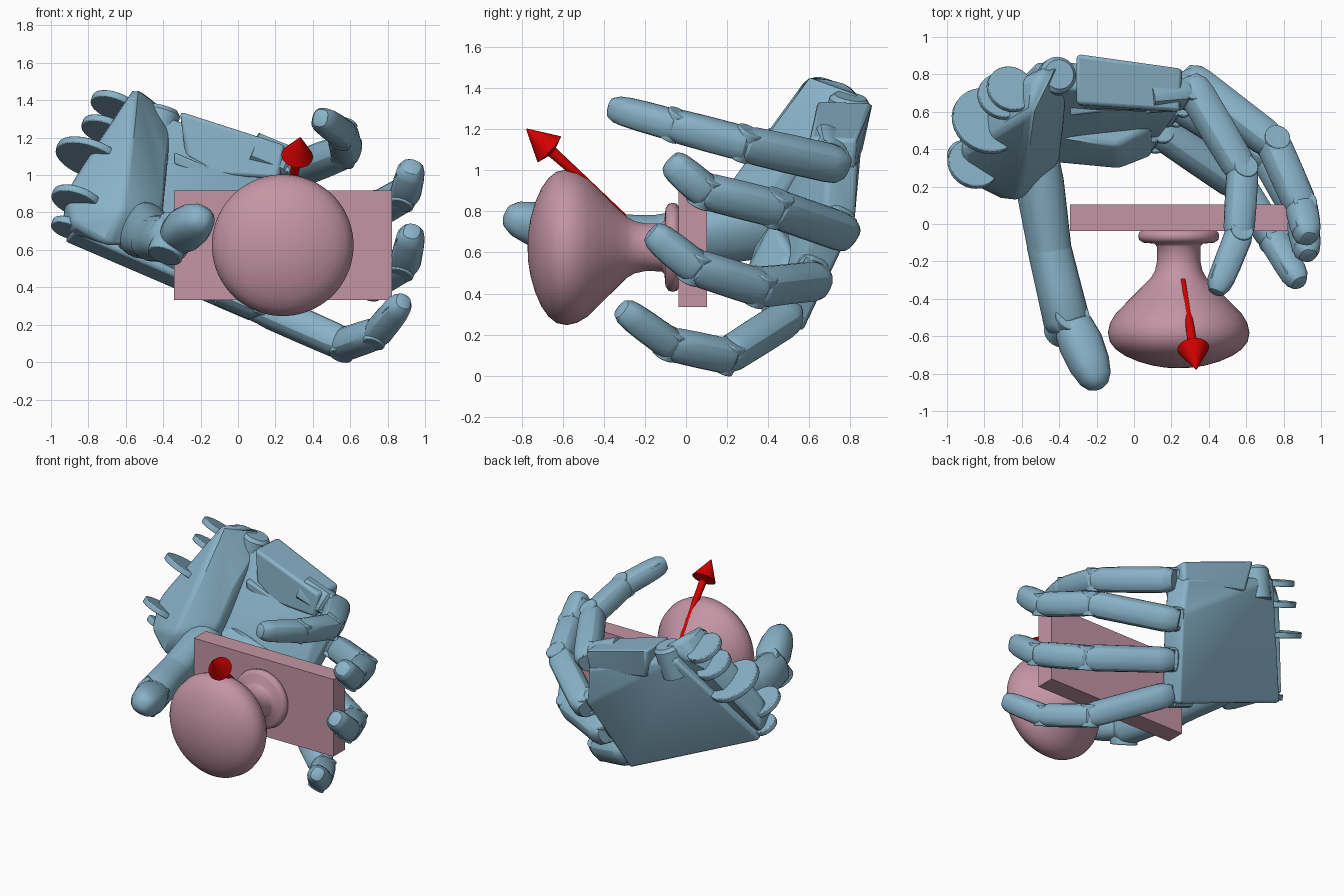
import bpy, bmesh, math
from mathutils import Vector as V, Matrix

if "Cube" in bpy.data.objects:
    bpy.data.objects.remove(bpy.data.objects["Cube"])


def material(name, col):
    m = bpy.data.materials.new(name)
    m.diffuse_color = (*col, 1)
    m.use_nodes = True
    m.node_tree.nodes["Principled BSDF"].inputs["Base Color"].default_value = m.diffuse_color
    return m


BLUE = material("blue", (0.25, 0.45, 0.58))
PINK = material("pink", (0.55, 0.30, 0.37))
RED = material("red", (0.65, 0.0, 0.0))
ALONG = V((0.917, 0.10, -0.386)).normalized()            # wrist to knuckles
FRONT = V((0.26, -0.90, 0.385)).normalized()             # out of the palm
ACROSS = FRONT.cross(ALONG).normalized()                 # little finger to index


def finish(name, bm, mat, bevel=0, angle=35, segs=2):
    bmesh.ops.recalc_face_normals(bm, faces=bm.faces)
    me = bpy.data.meshes.new(name)
    bm.to_mesh(me)
    bm.free()
    ob = bpy.data.objects.new(name, me)
    bpy.context.collection.objects.link(ob)
    me.materials.append(mat)
    if bevel:
        mod = ob.modifiers.new("bevel", 'BEVEL')
        mod.width, mod.segments = bevel, segs
        mod.limit_method, mod.angle_limit = 'ANGLE', 0.4
    bpy.ops.object.select_all(action='DESELECT')
    ob.select_set(True)
    bpy.context.view_layer.objects.active = ob
    bpy.ops.object.shade_smooth_by_angle(angle=math.radians(angle))
    return ob


def frame(p, q, up):
    d = (q - p).normalized()
    s = d.cross(up).normalized()
    return d, s, s.cross(d)


def loft(name, p, q, profile, mat, up=ACROSS, n=20, power=2.0, bevel=0, angle=35):
    """Skin rings along p->q; profile = (fraction, side radius, up radius)."""
    p, q = V(p), V(q)
    d, s, u = frame(p, q, up)
    bm = bmesh.new()
    rings = []
    for t, a, b in profile:
        ring = []
        for i in range(n):
            w = 2 * math.pi * (i + 0.5) / n
            c, e = math.cos(w), math.sin(w)
            k = (abs(c) ** power + abs(e) ** power) ** (-1 / power)
            ring.append(bm.verts.new(p + (q - p) * t + s * (c * k * a) + u * (e * k * b)))
        rings.append(ring)
    for r0, r1 in zip(rings, rings[1:]):
        for i in range(n):
            j = (i + 1) % n
            bm.faces.new((r0[i], r0[j], r1[j], r1[i]))
    bm.faces.new(rings[0][::-1])
    bm.faces.new(rings[-1])
    return finish(name, bm, mat, bevel, angle)


def hull(name, pts, mat, bevel):
    bm = bmesh.new()
    for p in pts:
        bm.verts.new(p)
    res = bmesh.ops.convex_hull(bm, input=bm.verts)
    inner = {v for v in res["geom_interior"] if isinstance(v, bmesh.types.BMVert)}
    bmesh.ops.delete(bm, geom=list(inner), context='VERTS')
    bmesh.ops.dissolve_limit(bm, angle_limit=0.12, verts=bm.verts, edges=bm.edges)
    return finish(name, bm, mat, bevel)


def disc(name, c, r, h, axis=ACROSS, n=28):
    c = V(c)
    return loft(name, c - axis * h / 2, c + axis * h / 2, [(0, r, r), (1, r, r)],
                BLUE, up=ALONG, n=n, bevel=0.006)


def finger(name, pts, radii):
    """Three links: proximal, middle and fingertip with a raised pad."""
    pts = [V(p) for p in pts]
    for i, part in enumerate(("proximal", "middle", "tip")):
        p, q, r0, r1 = pts[i], pts[i + 1], radii[i], radii[i + 1]
        if part == "tip":
            prof = [(-.14, r0 * .6, r0 * .6), (-.05, r0 * .9, r0 * .9), (.05, r0, r0), (.5, r0 * .97, r0 * .97),
                    (.75, r1 * 1.08, r1 * 1.1), (.9, r1 * .95, r1), (1, r1 * .65, r1 * .75), (1.03, r1 * .3, r1 * .4)]
        else:
            prof = [(-.12, r0 * .55, r0 * .7), (-.03, r0 * .92, r0 * .95), (.08, r0, r0), (.5, r0, r0),
                    (.88, r1 * 1.05, r1 * 1.05), (1, r1 * .92, r1 * .92), (1.06, r1 * .62, r1 * .62)]
        loft(f"{name}_{part}", p, q, prof, BLUE, power=2.7, angle=28)
        if i:
            disc(f"{name}_joint_{i}", p, r0 * .8, r0 * 1.9)
    # fingertip pad on the inside of the bend
    d, s, u = frame(pts[2], pts[3], ACROSS)
    inner = s if s.dot(pts[0] - pts[2]) > 0 else -s
    base = pts[2].lerp(pts[3], .3) + inner * radii[2] * .3
    end = pts[3] - d * .03 + inner * radii[3] * .3
    r = radii[3] * .8
    loft(f"{name}_pad", base, end, [(0, r * .8, r), (.1, r, r), (.85, r, r * .95), (1, r * .7, r * .7)],
         BLUE, power=4, angle=28)


# Fingers, knuckle to tip
fingers = {
    "index_finger": ([(0.32, 0.72, 1.03), (0.58, 0.28, 1.13), (0.56, -0.06, 1.22), (0.44, -0.365, 1.305)],
                     (0.09, 0.082, 0.076, 0.064)),
    "middle_finger": ([(0.32, 0.76, 0.70), (0.745, 0.43, 0.815), (0.895, 0.09, 0.90), (0.93, -0.08, 1.045)],
                      (0.092, 0.088, 0.082, 0.068)),
    "ring_finger": ([(0.26, 0.63, 0.46), (0.72, 0.35, 0.43), (0.895, 0.04, 0.53), (0.93, -0.17, 0.70)],
                    (0.09, 0.088, 0.082, 0.068)),
    "little_finger": ([(0.15, 0.49, 0.28), (0.57, 0.20, 0.095), (0.745, -0.08, 0.155), (0.885, -0.315, 0.325)],
                      (0.088, 0.082, 0.076, 0.064)),
}
for name, (pts, radii) in fingers.items():
    finger(name, pts, radii)
    # twin lugs, pin and carrier at each knuckle
    k = V(pts[0]) - ALONG * 0.03 + FRONT * 0.02
    for side in (-1, 1):
        disc(f"{name}_lug", k + ACROSS * side * 0.06, 0.07, 0.03)
    disc(f"{name}_pin", k, 0.03, 0.15, n=14)
    loft(f"{name}_carrier", k - ALONG * 0.24, k - ALONG * 0.02,
         [(0, .07, .085), (.85, .075, .085), (1, .05, .08)], BLUE, power=4)

# Palm slab with a flat back
back = [V(p) for p in ((0.23, 0.835, 1.02), (0.25, 0.82, 0.74), (0.07, 0.57, 0.21),
                       (-0.93, 0.45, 0.64), (-0.52, 0.87, 1.29))]
hull("palm", back + [p + FRONT * 0.16 for p in back], BLUE, 0.02)
# Heel of the palm under the little finger
hull("palm_heel", [(0.10, 0.36, 0.36), (0.06, 0.55, 0.24), (-0.08, 0.29, 0.50), (-0.08, 0.42, 0.75),
                   (-0.5, 0.33, 0.62), (-0.6, 0.45, 0.52), (-0.55, 0.5, 0.85), (0.1, 0.52, 0.6)], BLUE, 0.03)
# Index side beam of the palm
hull("index_beam", [(-0.31, 0.91, 1.33), (0.26, 0.83, 1.15), (-0.31, 0.64, 1.34), (0.25, 0.60, 1.16),
                    (-0.28, 0.62, 1.10), (-0.12, 0.60, 1.00), (0.22, 0.60, 0.98), (-0.28, 0.86, 1.10), (0.24, 0.82, 1.0)], BLUE, 0.02)
hull("beam_hook", [V((-0.34, 0.58 + y, 1.12 + h)) + ALONG * a
                   for a in (0, .2) for y in (0, .14) for h in (-.06, 0)], BLUE, 0.01)
# Thumb mount at the wrist
hull("thumb_mount", [(-0.55, 0.60, 1.48), (-0.53, 0.78, 1.42), (-0.42, 0.87, 1.38), (-0.36, 0.70, 1.22),
                     (-0.66, 0.76, 1.26), (-0.68, 0.54, 1.26), (-0.95, 0.44, 0.70), (-0.88, 0.22, 0.74),
                     (-0.70, 0.13, 0.62), (-0.62, 0.12, 0.82), (-0.42, 0.32, 0.62), (-0.40, 0.33, 0.85),
                     (-0.38, 0.50, 1.06), (-0.92, 0.38, 0.92)], BLUE, 0.03)
loft("mount_boss", (-0.46, 0.76, 1.14), (-0.40, 0.80, 1.36), [(0, .1, .1), (.9, .1, .1), (1, .08, .08)],
     BLUE, up=ALONG)

# Wrist flanges
for i, (c, r) in enumerate((((-0.66, 0.72, 1.37), .13), ((-0.71, 0.68, 1.24), .13),
                            ((-0.79, 0.55, 1.09), .19), ((-0.86, 0.32, 0.86), .14),
                            ((-0.91, 0.36, 0.72), .09))):
    disc(f"wrist_flange_{i}", c, r, 0.04)

# Thumb
loft("thumb_base", (-0.53, 0.38, 0.72), (-0.45, -0.14, 0.66),
     [(0, .11, .15), (.3, .12, .15), (.7, .115, .13), (1, .11, .12)], BLUE, power=2.4)
loft("thumb_middle", (-0.46, -0.10, 0.66), (-0.35, -0.56, 0.66),
     [(0, .11, .12), (.5, .115, .12), (.9, .12, .12), (1, .1, .1), (1.04, .07, .07)], BLUE, power=2.4)
loft("thumb_tip", (-0.325, -0.54, 0.68), (-0.19, -0.865, 0.775),
     [(-.12, .06, .06), (0, .1, .1), (.3, .115, .112), (.65, .107, .1), (.88, .085, .082), (1, .055, .055),
      (1.04, .025, .025)], BLUE, power=2.5)
disc("thumb_joint", (-0.36, -0.53, 0.66), 0.095, 0.22)

# Mounting plate
bm = bmesh.new()
bmesh.ops.create_cube(bm, size=1, matrix=Matrix.Translation((0.24, 0.033, 0.625)) @ Matrix.Diagonal((1.165, 0.14, 0.583, 1)))
finish("plate", bm, PINK)

# Turned knob: (y, radius)
knob = [(-.03, .19), (-.045, .212), (-.065, .217), (-.085, .212), (-.1, .19), (-.105, .13), (-.12, .117), (-.2, .116),
        (-.25, .127), (-.29, .15), (-.34, .2), (-.42, .28), (-.48, .338), (-.53, .368), (-.58, .379), (-.63, .369),
        (-.67, .337), (-.705, .287), (-.735, .217), (-.757, .14), (-.768, .07), (-.771, .01)]
loft("knob", (0.239, 0, 0.625), (0.239, -1, 0.625), [(-y, r, r) for y, r in knob], PINK, up=V((0, 0, 1)), n=64, angle=50)

# Arrow
loft("arrow", (0.262, -0.30, 0.775), (0.333, -0.775, 1.20),
     [(0, .013, .013), (.74, .027, .027), (.77, .085, .085), (1, .004, .004)], RED, up=V((0, 0, 1)), n=24)
